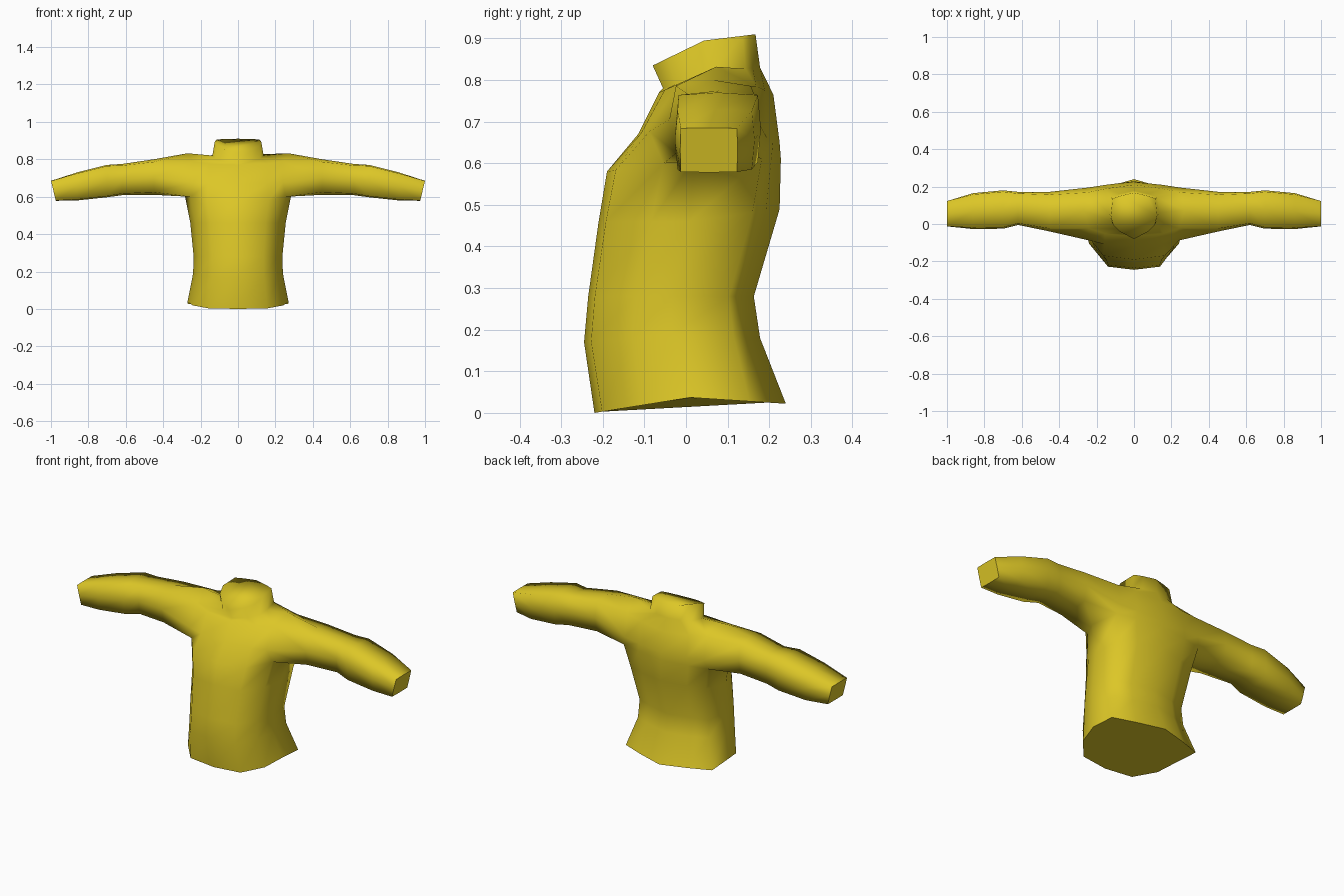
import bpy
import bmesh

old = bpy.data.objects.get("Cube")
if old:
    bpy.data.objects.remove(old, do_unlink=True)

# Yellow knit
yellow = bpy.data.materials.new("yellow_fabric")
yellow.use_nodes = True
colour = (0.72, 0.57, 0.02, 1)
yellow.diffuse_color = colour
yellow.node_tree.nodes["Principled BSDF"].inputs["Base Color"].default_value = colour

bm = bmesh.new()


def torso_ring(hx, front, back, zf, zs, zb, q1, q2, q4, x4=0.92):
    """Twelve-sided section; q1, q2 square the front, q4, x4 the back corner."""
    half = [(0, -1), (0.58, -q1), (0.89, -q2), (1, 0),
            (x4, q4), (0.55, (1 + q4) / 2), (0, 1)]
    points = half + [(-x, y) for x, y in half[5:0:-1]]
    mid, hy = (front + back) / 2, (back - front) / 2
    ring = []
    for px, py in points:
        z = zs + abs(py) * ((zf if py < 0 else zb) - zs)
        ring.append(bm.verts.new((px * hx, mid + py * hy, z)))
    return ring


def bridge(a, b, skip=()):
    n = len(a)
    for i in range(n):
        if i not in skip:
            j = (i + 1) % n
            bm.faces.new((a[i], a[j], b[j], b[i]))


def sharp_cap(ring):
    for edge in bm.faces.new(ring).edges:
        edge.smooth = False


# Body from hem to collar, leaving armholes open
body = [torso_ring(*r) for r in (
    (0.27, -0.22, 0.24, 0.0, 0.037, 0.022, 0.92, 0.5, 0.62, 1),
    (0.24, -0.245, 0.178, 0.17, 0.19, 0.18, 0.92, 0.45, 0.7),
    (0.237, -0.235, 0.163, 0.28, 0.28, 0.28, 0.92, 0.45, 0.7),
    (0.255, -0.21, 0.225, 0.46, 0.46, 0.49, 0.92, 0.42, 0.7),
    (0.285, -0.19, 0.228, 0.58, 0.61, 0.61, 0.9, 0.35, 0.78),
    (0.27, -0.115, 0.225, 0.67, 0.71, 0.65, 0.96, 0.84, 0.82),
    (0.27, -0.065, 0.21, 0.77, 0.832, 0.765, 0.9, 0.7, 0.7),
    (0.137, -0.055, 0.178, 0.78, 0.82, 0.83, 0.75, 0.4, 0.7),
    (0.124, -0.08, 0.167, 0.835, 0.895, 0.91, 0.7, 0.4, 0.75),
)]
for k in range(len(body) - 1):
    bridge(body[k], body[k + 1], (2, 3, 8, 9) if k in (4, 5) else ())
sharp_cap(body[0])
bm.faces.new(body[-1])

# Sleeves grown out of the armholes
sleeve = (  # x, front, back, bottom, top, corner squareness, end slant
    (0.45, -0.04, 0.172, 0.61, 0.80, 0.85, 0),
    (0.62, -0.005, 0.172, 0.608, 0.775, 0.9, 0),
    (0.70, -0.025, 0.18, 0.597, 0.77, 0.93, 0),
    (0.86, -0.027, 0.165, 0.58, 0.73, 0.93, 0),
    (0.987, -0.014, 0.124, 0.578, 0.685, 0.98, 0.013),
)
low, mid, high = body[4:7]
for side, (f, s, b) in ((1, (2, 3, 4)), (-1, (10, 9, 8))):
    last = [low[f], low[s], low[b], mid[b], high[b], high[s], high[f], mid[f]]
    for x, y0, y1, z0, z1, c, slant in sleeve:
        shape = [(-c, -c), (0, -1), (c, -c), (1, 0), (c, c), (0, 1), (-c, c), (-1, 0)]
        ring = [bm.verts.new((side * (x + slant * v),
                              (y0 + y1) / 2 + u * (y1 - y0) / 2,
                              (z0 + z1) / 2 + v * (z1 - z0) / 2)) for u, v in shape]
        bridge(last, ring)
        last = ring
    sharp_cap(last)

# Clean up and finish the garment
bmesh.ops.delete(bm, geom=[v for v in bm.verts if not v.link_faces], context="VERTS")
bmesh.ops.recalc_face_normals(bm, faces=bm.faces[:])
for face in bm.faces:
    face.smooth = True
mesh = bpy.data.meshes.new("sweater")
bm.to_mesh(mesh)
bm.free()
mesh.materials.append(yellow)
sweater = bpy.data.objects.new("sweater", mesh)
bpy.context.collection.objects.link(sweater)
